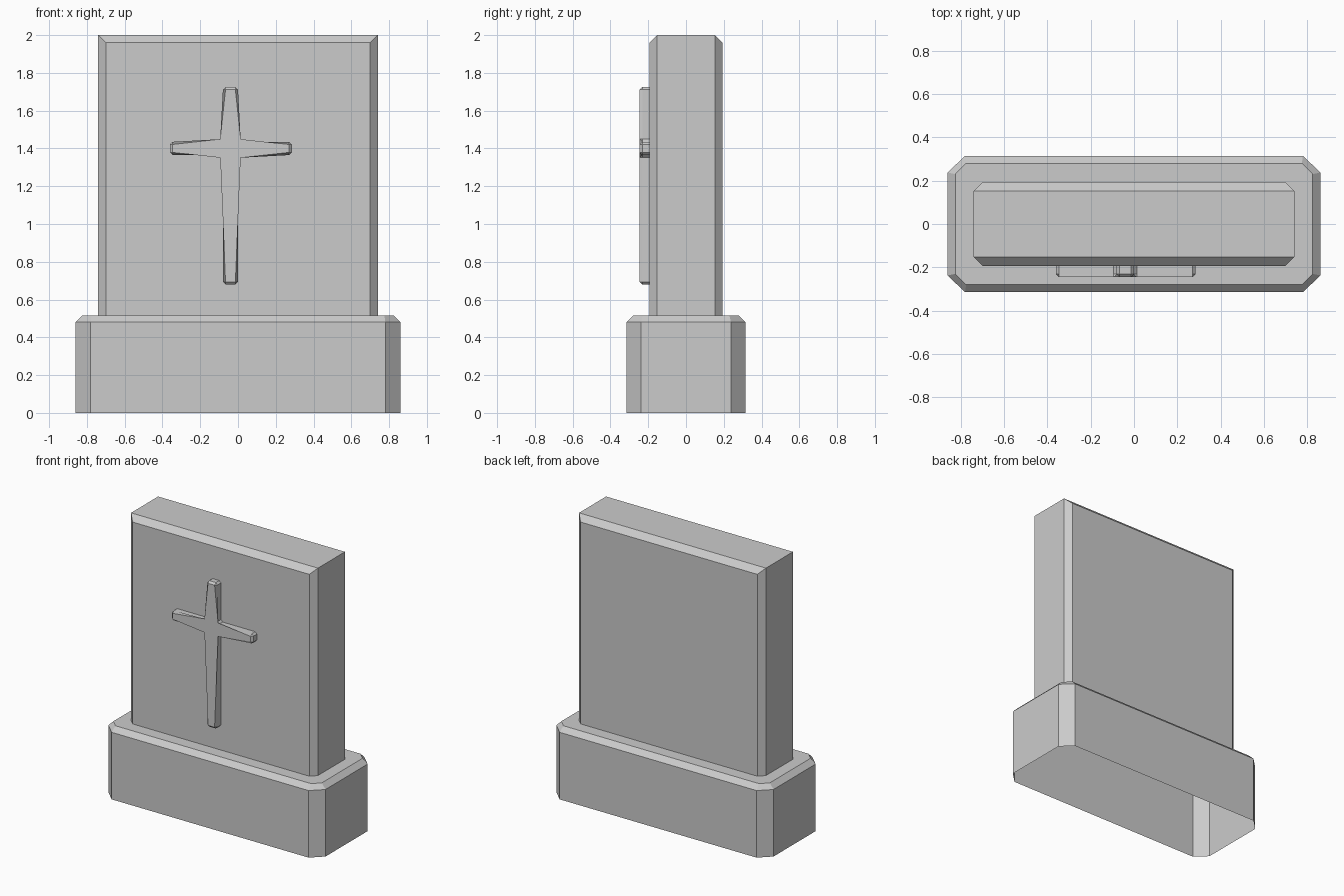
import bpy
import bmesh

cube = bpy.data.objects.get("Cube")
if cube:
    bpy.data.objects.remove(cube, do_unlink=True)

stone = bpy.data.materials.new("grey stone")
stone.use_nodes = True
GREY = (0.6, 0.6, 0.6, 1)
stone.diffuse_color = GREY
stone.node_tree.nodes["Principled BSDF"].inputs["Base Color"].default_value = GREY


def octagon(x, y, cx, cy):
    """Rectangle with chamfered corners, counter-clockwise from the front left."""
    return [(-x + cx, -y), (x - cx, -y), (x, -y + cy), (x, y - cy),
            (x - cx, y), (-x + cx, y), (-x, y - cy), (-x, -y + cy)]


def ring(bm, points, z):
    return [bm.verts.new((x, y, z)) for x, y in points]


def bridge(bm, low, high):
    n = len(low)
    for i in range(n):
        j = (i + 1) % n
        bm.faces.new((low[i], low[j], high[j], high[i]))


def finish(bm, name):
    mesh = bpy.data.meshes.new(name)
    bm.to_mesh(mesh)
    bm.free()
    mesh.materials.append(stone)
    obj = bpy.data.objects.new(name, mesh)
    bpy.context.collection.objects.link(obj)


BASE_TOP = 0.515
slab_outline = octagon(0.74, 0.193, 0.04, 0.04)

# Plinth: open underneath, chamfered rim, ledge running in to the slab
bm = bmesh.new()
outer = octagon(0.86, 0.315, 0.08, 0.077)
loops = [ring(bm, outer, 0), ring(bm, outer, 0.48),
         ring(bm, octagon(0.825, 0.28, 0.05, 0.05), BASE_TOP),
         ring(bm, slab_outline, BASE_TOP)]
for low, high in zip(loops, loops[1:]):
    bridge(bm, low, high)
finish(bm, "plinth")

# Slab: chamfered uprights, top chamfered along front and back only
bm = bmesh.new()
low = ring(bm, slab_outline, BASE_TOP)
high = ring(bm, slab_outline, 2)
for i in (0, 1, 4, 5):
    high[i].co.z = 1.96
bridge(bm, low, high)
bm.faces.new((high[0], high[1], high[2], high[7]))
bm.faces.new((high[3], high[4], high[5], high[6]))
bm.faces.new((high[2], high[3], high[6], high[7]))
finish(bm, "headstone_slab")

# Cross: one outline extruded forward, all edges off the slab bevelled
X0, X1, Z0, Z1 = -0.08, 0.0, 1.365, 1.435
LEFT, RIGHT, BOTTOM, TOP = -0.36, 0.285, 0.68, 1.725
BACK, FRONT = -0.193, -0.245
outline = [(X0, BOTTOM), (X1, BOTTOM), (X1, Z0), (RIGHT, Z0), (RIGHT, Z1), (X1, Z1),
           (X1, TOP), (X0, TOP), (X0, Z1), (LEFT, Z1), (LEFT, Z0), (X0, Z0)]
bm = bmesh.new()
back = [bm.verts.new((x, BACK, z)) for x, z in outline]
front = [bm.verts.new((x, FRONT, z)) for x, z in outline]
bridge(bm, back, front)
bm.faces.new(front)
edges = [e for e in bm.edges if any(v in front for v in e.verts)]
bmesh.ops.bevel(bm, geom=edges, offset=0.014, segments=1, profile=0.5, affect='EDGES')
bmesh.ops.recalc_face_normals(bm, faces=bm.faces)
finish(bm, "cross")
